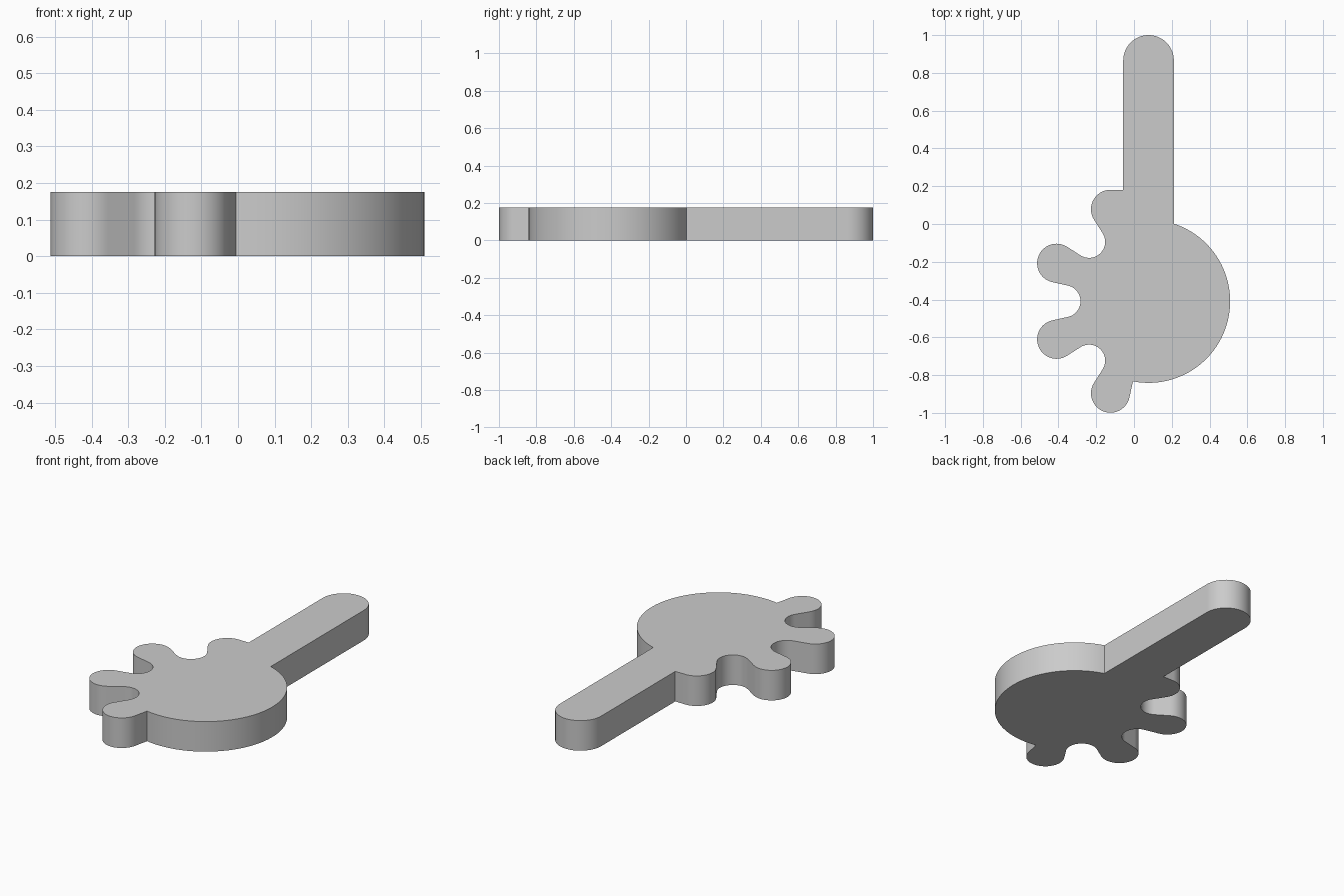
import bpy, bmesh
from math import sin, cos, acos, radians, degrees, pi
from mathutils import Vector

cube = bpy.data.objects.get("Cube")
if cube:
    bpy.data.objects.remove(cube, do_unlink=True)

THICK = 0.176
HUB, HUB_R = Vector((0.077, -0.409)), 0.432
ARM_END, ARM_R = Vector((0.077, 0.866)), 0.134
TIP_R, TIP_DIST = 0.103, 0.527
GAP_R, GAP_DIST = 0.085, 0.445


def polar(c, r, deg):
    return c + Vector((cos(radians(deg)), sin(radians(deg)))) * r


def arc(c, r, start, end, n, ccw=True):
    """Points along an arc, angles in degrees."""
    sweep = (end - start) % 360 if ccw else -((start - end) % 360)
    return [polar(c, r, start + sweep * i / n) for i in range(n + 1)]


def angle(v):
    return degrees(Vector((1, 0)).angle_signed(v)) * -1


def flank(tip, gap, side):
    """Angle on the tip circle where the tangent to the gap circle leaves."""
    d = gap - tip
    return angle(d) - side * degrees(acos((TIP_R + GAP_R) / d.length))


# Outline: round hub side, then the arm
spread = degrees(acos((HUB_R**2 + GAP_DIST**2 - GAP_R**2) / (2 * HUB_R * GAP_DIST)))
arm_angle = degrees(acos(ARM_R / HUB_R))
outline = arc(HUB, HUB_R, 270 - spread, arm_angle, 72)
outline += arc(ARM_END, ARM_R, 0, 180, 32)

# Four rounded teeth with rounded gaps between them
tips = [polar(HUB, TIP_DIST, 112.5 + 45 * i) for i in range(4)]
gaps = [polar(HUB, GAP_DIST, 135 + 45 * i) for i in range(4)]
outline.append(Vector((ARM_END.x - ARM_R, tips[0].y + TIP_R)))
enter = 90
for i in range(4):
    leave = flank(tips[i], gaps[i], 1)
    outline += arc(tips[i], TIP_R, enter, leave, 24)
    if i < 3:
        enter = flank(tips[i + 1], gaps[i], -1)
        outline += arc(gaps[i], GAP_R, leave + 180, enter + 180, 20, ccw=False)
    else:
        outline.append(polar(gaps[i], GAP_R, leave + 180))

# Through holes: hub bore, arm pin hole, upper and lower screw pairs
holes = [(HUB, 0.133, 64), (ARM_END, 0.067, 40)]
for x in (0.0, 0.153):
    holes += [(Vector((x, -0.1)), 0.034, 28), (Vector((x, -0.693)), 0.024, 24)]
loops = [outline] + [arc(c, r, 0, 360, n)[:-1] for c, r, n in holes]

# Filled flat curve, extruded to a plate
curve = bpy.data.curves.new("plate_profile", "CURVE")
curve.dimensions = "2D"
curve.fill_mode = "BOTH"
curve.extrude = THICK / 2
for pts in loops:
    s = curve.splines.new("POLY")
    s.points.add(len(pts) - 1)
    for p, co in zip(s.points, pts):
        p.co = (co.x, co.y, 0, 1)
    s.use_cyclic_u = True
profile = bpy.data.objects.new("plate_profile", curve)
bpy.context.collection.objects.link(profile)
bpy.context.view_layer.update()
depsgraph = bpy.context.evaluated_depsgraph_get()
mesh = bpy.data.meshes.new_from_object(profile.evaluated_get(depsgraph))
bpy.data.objects.remove(profile, do_unlink=True)

# Weld the caps to the walls and stand the plate on the ground
bm = bmesh.new()
bm.from_mesh(mesh)
bmesh.ops.remove_doubles(bm, verts=bm.verts, dist=0.0002)
bmesh.ops.translate(bm, verts=bm.verts, vec=(0, 0, THICK / 2))
bmesh.ops.recalc_face_normals(bm, faces=bm.faces)
bm.to_mesh(mesh)
bm.free()

mat = bpy.data.materials.new("plain_grey")
mat.use_nodes = True
grey = (0.6, 0.6, 0.6, 1)
mat.diffuse_color = grey
mat.node_tree.nodes["Principled BSDF"].inputs["Base Color"].default_value = grey
mesh.materials.clear()
mesh.materials.append(mat)

lever = bpy.data.objects.new("toothed_lever", mesh)
bpy.context.collection.objects.link(lever)
bpy.ops.object.select_all(action="DESELECT")
lever.select_set(True)
bpy.context.view_layer.objects.active = lever
bpy.ops.object.shade_smooth_by_angle(angle=radians(30))
